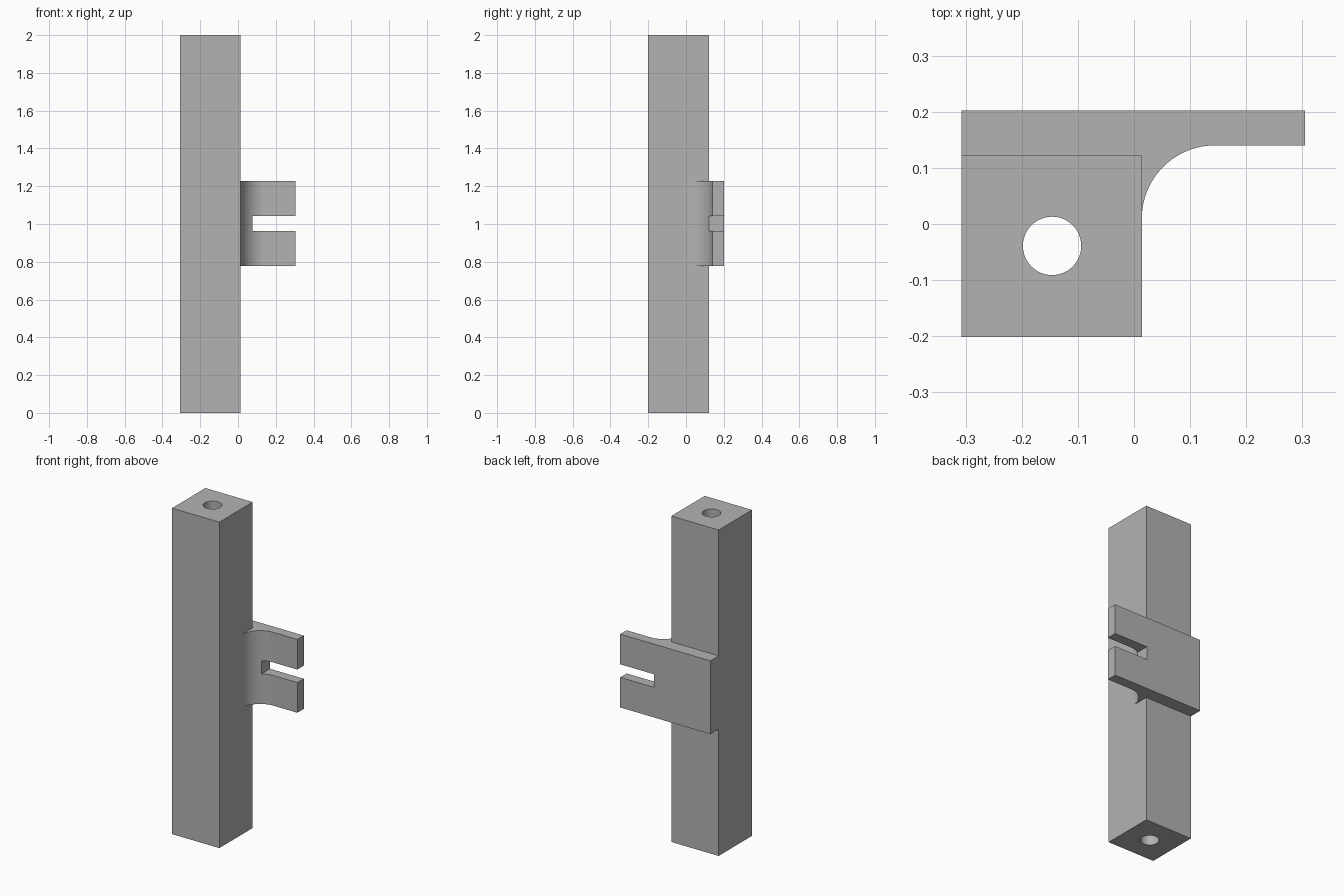
import bpy, bmesh, math

cube = bpy.data.objects.get("Cube")
if cube:
    bpy.data.objects.remove(cube, do_unlink=True)

# One plain grey for everything
grey = bpy.data.materials.new("plain_grey")
grey.use_nodes = True
colour = (0.45, 0.45, 0.45, 1)
grey.diffuse_color = colour
grey.node_tree.nodes["Principled BSDF"].inputs["Base Color"].default_value = colour

LEFT, RIGHT, FRONT, BACK = -0.307, 0.014, -0.201, 0.122
PLATE_BACK, PLATE_FRONT, PLATE_END = 0.202, 0.14, 0.305
PLATE_BOTTOM, PLATE_TOP = 0.778, 1.228


def prism(name, outline, bottom, top):
    """Extrude a counter-clockwise plan outline between two heights."""
    bm = bmesh.new()
    base = bm.faces.new([bm.verts.new((x, y, bottom)) for x, y in outline])
    result = bmesh.ops.extrude_face_region(bm, geom=[base], use_keep_orig=True)
    verts = [v for v in result["geom"] if isinstance(v, bmesh.types.BMVert)]
    bmesh.ops.translate(bm, verts=verts, vec=(0, 0, top - bottom))
    bmesh.ops.recalc_face_normals(bm, faces=bm.faces)
    mesh = bpy.data.meshes.new(name)
    bm.to_mesh(mesh)
    bm.free()
    mesh.materials.append(grey)
    obj = bpy.data.objects.new(name, mesh)
    bpy.context.collection.objects.link(obj)
    return obj


def rectangle(x0, x1, y0, y1):
    return [(x0, y0), (x1, y0), (x1, y1), (x0, y1)]


def arc(cx, cy, radius, start, end, steps):
    angles = [math.radians(start + (end - start) * i / steps) for i in range(steps + 1)]
    return [(cx + radius * math.cos(a), cy + radius * math.sin(a)) for a in angles]


def activate(obj):
    bpy.ops.object.select_all(action="DESELECT")
    obj.select_set(True)
    bpy.context.view_layer.objects.active = obj


def cut(obj, cutter):
    mod = obj.modifiers.new("cut", "BOOLEAN")
    mod.operation = "DIFFERENCE"
    mod.solver = "EXACT"
    mod.object = cutter
    activate(obj)
    bpy.ops.object.modifier_apply(modifier=mod.name)
    bpy.data.objects.remove(cutter, do_unlink=True)
    bpy.ops.object.shade_smooth_by_angle(angle=math.radians(30))


# Square post with a round bore along its full height
post = prism("post", rectangle(LEFT, RIGHT, FRONT, BACK), 0, 2)
cut(post, prism("bore_cutter", arc(-0.146, -0.039, 0.052, 0, 360, 48)[:-1], -0.1, 2.1))

# Back plate with a side arm, blended into the post by a concave fillet
radius = 0.13
fillet = arc(RIGHT + radius, PLATE_FRONT - radius, radius, 180, 90, 24)
outline = [(LEFT, BACK), (RIGHT, BACK)] + fillet + [
    (PLATE_END, PLATE_FRONT), (PLATE_END, PLATE_BACK), (LEFT, PLATE_BACK)]
bracket = prism("slotted_bracket", outline, PLATE_BOTTOM, PLATE_TOP)

# Open slot splitting the arm into two prongs
cut(bracket, prism("slot_cutter", rectangle(0.076, 0.4, -0.1, 0.3), 0.963, 1.043))
